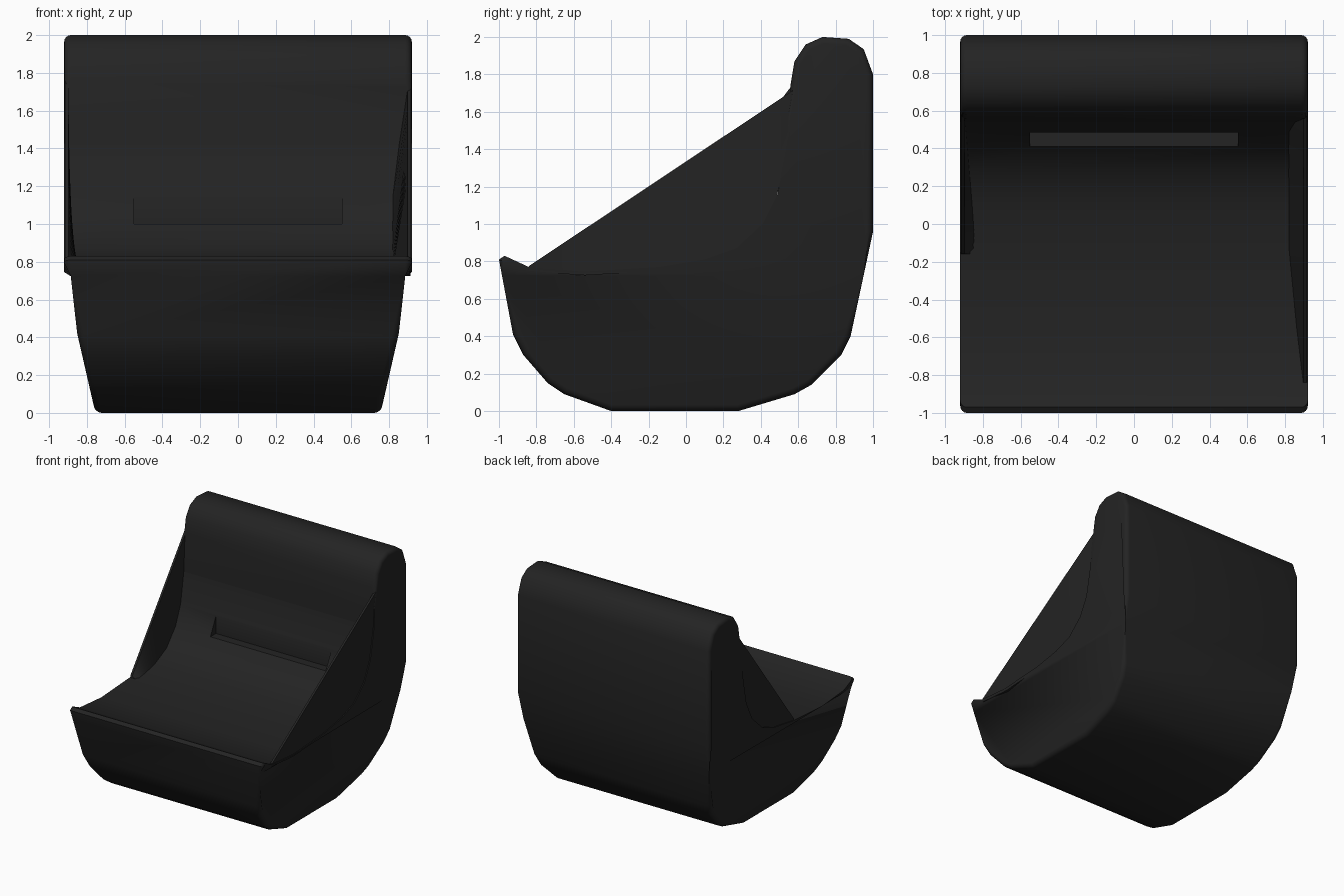
import bpy, bmesh, math
from mathutils import Vector

if "Cube" in bpy.data.objects:
    bpy.data.objects.remove(bpy.data.objects["Cube"])

mat = bpy.data.materials.new("charcoal black")
mat.use_nodes = True
COLOR = (0.017, 0.017, 0.017, 1)
mat.diffuse_color = COLOR
mat.node_tree.nodes["Principled BSDF"].inputs["Base Color"].default_value = COLOR

# Side profile (y, z): seat curve from lip to headrest, then the outer shell back round
SEAT = [(-0.97, 0.83), (-0.84, 0.77), (-0.55, 0.745), (-0.14, 0.77), (0.1, 0.81),
        (0.27, 0.87), (0.41, 1.0), (0.49, 1.16), (0.54, 1.42), (0.56, 1.75)]
SHELL = [(0.58, 1.87), (0.64, 1.96), (0.73, 2.0), (0.87, 1.99), (0.95, 1.935), (1.0, 1.8),
         (1.0, 0.96), (0.88, 0.40), (0.83, 0.30), (0.67, 0.14), (0.58, 0.09), (0.28, 0.0),
         (-0.4, 0.0), (-0.65, 0.09), (-0.74, 0.15), (-0.87, 0.30), (-0.925, 0.41), (-1.0, 0.81)]
HALF, WAIST = 0.92, 0.72


def finish(bm, name):
    bmesh.ops.recalc_face_normals(bm, faces=bm.faces)
    me = bpy.data.meshes.new(name)
    bm.to_mesh(me)
    bm.free()
    ob = bpy.data.objects.new(name, me)
    bpy.context.collection.objects.link(ob)
    me.materials.append(mat)
    return ob


def smooth(ob):
    bpy.ops.object.select_all(action='DESELECT')
    ob.select_set(True)
    bpy.context.view_layer.objects.active = ob
    bpy.ops.object.shade_smooth_by_angle(angle=math.radians(38))


def seat_z(y):
    for (y0, z0), (y1, z1) in zip(SEAT, SEAT[1:]):
        if y <= y1:
            return z0 + (z1 - z0) * (y - y0) / (y1 - y0)
    return SEAT[-1][1]


# Body: extruded profile, narrowing below the waist, with a rounded outer rim
bm = bmesh.new()
face = bm.faces.new([bm.verts.new((-HALF, y, z)) for y, z in SEAT + SHELL])
ext = bmesh.ops.extrude_face_region(bm, geom=[face])
moved = [g for g in ext["geom"] if isinstance(g, bmesh.types.BMVert)]
bmesh.ops.translate(bm, verts=moved, vec=(2 * HALF, 0, 0))
bmesh.ops.bisect_plane(bm, geom=bm.verts[:] + bm.edges[:] + bm.faces[:],
                       plane_co=(0, 0, WAIST), plane_no=(0, 0, 1))
for v in bm.verts:
    if v.co.z < WAIST:
        v.co.x *= (0.755 + (HALF - 0.755) * v.co.z / WAIST) / HALF


def on_seat(v):
    return any(abs(v.co.y - y) + abs(v.co.z - z) < 1e-4 for y, z in SEAT)


def is_rim(e):
    a, b = e.verts
    if a.co.x * b.co.x < 0 or (on_seat(a) and on_seat(b)):
        return False
    # the waist cut across each side is not part of the rim
    return not (abs(a.co.z - WAIST) < 1e-4 and abs(b.co.z - WAIST) < 1e-4)


bmesh.ops.bevel(bm, geom=[e for e in bm.edges if is_rim(e)], offset=0.07,
                offset_type='OFFSET', segments=4, profile=0.5,
                affect='EDGES', clamp_overlap=True)
body = finish(bm, "seat_body")

# Slot: a wedge notch low in the backrest
bm = bmesh.new()
bmesh.ops.create_cube(bm, size=1)
for v in bm.verts:
    v.co = Vector((v.co.x * 1.1, 0.385 + v.co.y * 0.2, 1.15 + v.co.z * 0.3))
cutter = finish(bm, "slot_cutter")
cutter.hide_render = True
cutter.hide_viewport = True
mod = body.modifiers.new("slot", 'BOOLEAN')
mod.object = cutter
mod.operation = 'DIFFERENCE'
mod.solver = 'EXACT'
bpy.context.view_layer.objects.active = body
body.select_set(True)
bpy.ops.object.modifier_apply(modifier="slot")
bpy.data.objects.remove(cutter)
smooth(body)


# Side wings: thin walls between the seat curve and a straight sloping top edge
def wing(name, side, start, inner_foot):
    (ya, za), (yb, zb) = start, (0.52, 1.68)
    ys = [ya + (0.60 - ya) * i / 24 for i in range(25)]
    bm = bmesh.new()
    rings = []
    for y in ys:
        low = seat_z(y) - 0.02
        top = max(za + (zb - za) * (y - ya) / (yb - ya), low + 0.005)
        foot = inner_foot(y, top - low)
        section = [(0.912, low), (0.915, top), (0.897, top), (foot, low)]
        rings.append([bm.verts.new((side * x, y, z)) for x, z in section])
    for r0, r1 in zip(rings, rings[1:]):
        for i in range(4):
            j = (i + 1) % 4
            bm.faces.new((r0[i], r0[j], r1[j], r1[i]))
    bm.faces.new(rings[0])
    bm.faces.new(rings[-1])
    smooth(finish(bm, name))


wing("left_wing", 1, (-0.84, 0.775), lambda y, h: 0.897 - 0.08 * min(1, h / 0.5))
wing("right_wing", -1, (-0.16, 0.785),
     lambda y, h: 0.83 + 0.067 * min(1, max(0, (y + 0.16) / 0.72)))
